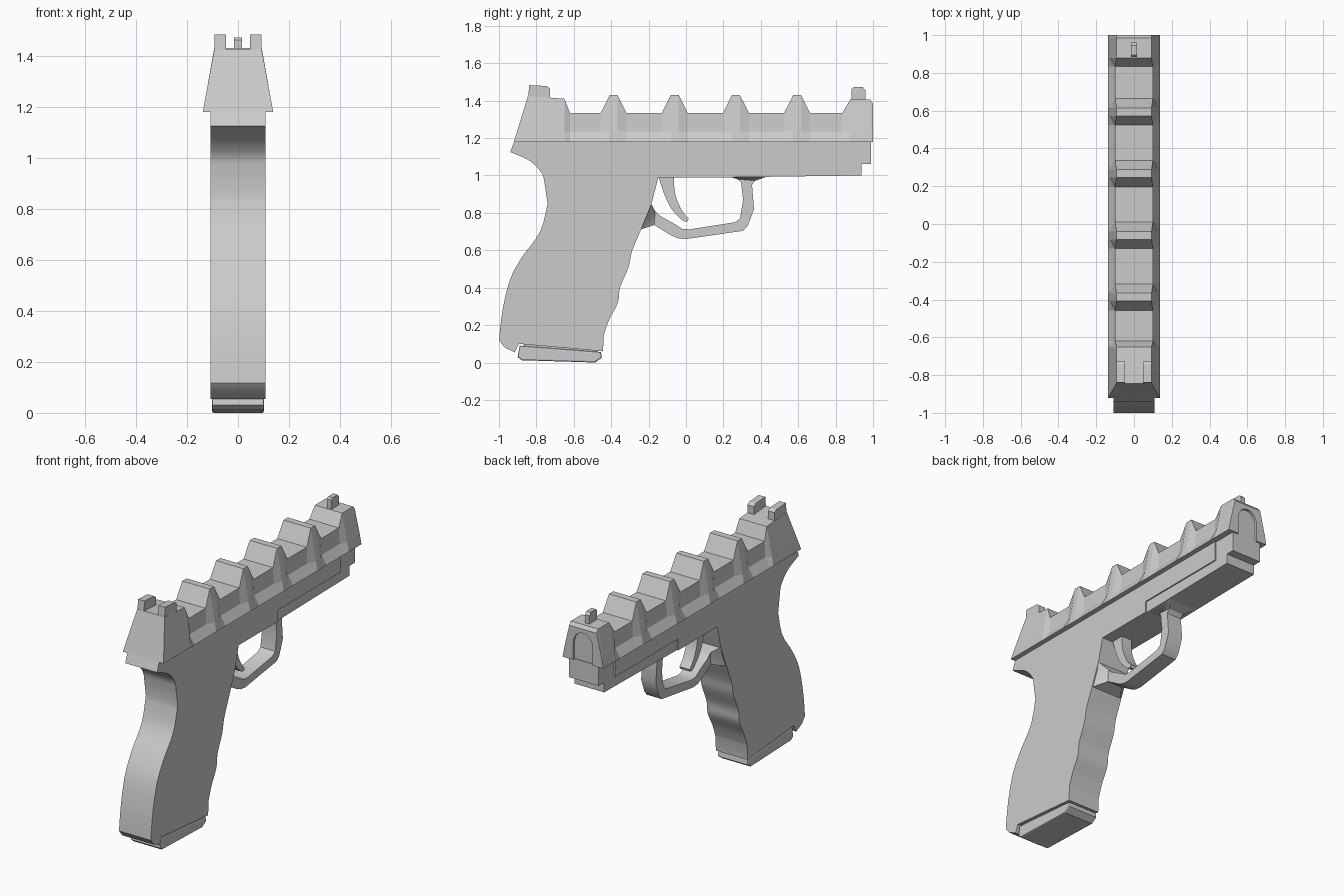
import bpy, bmesh, math
from mathutils import Vector

if "Cube" in bpy.data.objects:
    bpy.data.objects.remove(bpy.data.objects["Cube"])


def finish(name, bm, smooth=None):
    bmesh.ops.recalc_face_normals(bm, faces=bm.faces)
    me = bpy.data.meshes.new(name)
    bm.to_mesh(me)
    bm.free()
    ob = bpy.data.objects.new(name, me)
    bpy.context.collection.objects.link(ob)
    if smooth:
        bpy.ops.object.select_all(action='DESELECT')
        ob.select_set(True)
        bpy.context.view_layer.objects.active = ob
        bpy.ops.object.shade_smooth_by_angle(angle=math.radians(smooth))
    return ob


def plate(name, pts, w, x=0.0, smooth=None, bevel=0.0):
    """Side profile (y, z[, half width]) extruded symmetrically across x."""
    bm = bmesh.new()
    sides = [[bm.verts.new((x + s * (p[2] if len(p) > 2 else w), p[0], p[1]))
              for p in pts] for s in (1, -1)]
    caps = [bm.faces.new(v) for v in sides]
    n = len(pts)
    for i in range(n):
        j = (i + 1) % n
        bm.faces.new((sides[0][i], sides[0][j], sides[1][j], sides[1][i]))
    bmesh.ops.recalc_face_normals(bm, faces=bm.faces)
    if bevel:
        edges = [e for f in caps for e in f.edges]
        bmesh.ops.bevel(bm, geom=edges, offset=bevel, segments=2,
                        profile=0.5, affect='EDGES')
    bmesh.ops.triangulate(bm, faces=[f for f in bm.faces if len(f.verts) > 4])
    return finish(name, bm, smooth)


def spline(pts, steps=4):
    """Catmull-Rom curve through the points."""
    p = [Vector(q) for q in [pts[0]] + pts + [pts[-1]]]
    out = []
    for i in range(1, len(p) - 2):
        a, b, c, d = p[i - 1:i + 3]
        for k in range(steps):
            t = k / steps
            out.append(tuple(0.5 * (2 * b + (c - a) * t + (2 * a - 5 * b + 4 * c - d) * t * t
                                    + (3 * b - a - 3 * c + d) * t ** 3)))
    return out + [tuple(pts[-1])]


# Frame and grip
tang = spline([(-0.94, 1.125), (-0.835, 1.078), (-0.77, 1.01), (-0.755, 0.95)])
back = spline([(-0.74, 0.85), (-0.78, 0.70), (-0.878, 0.562), (-0.942, 0.44),
               (-0.982, 0.273), (-1.0, 0.118)])
butt = [(-0.97, 0.08), (-0.915, 0.054), (-0.894, 0.1), (-0.444, 0.06)]
fingers = spline([(-0.439, 0.15), (-0.41, 0.23), (-0.364, 0.32), (-0.353, 0.40),
                  (-0.307, 0.51), (-0.289, 0.594), (-0.245, 0.70), (-0.185, 0.846)])
plate("frame", [(-0.918, 1.183)] + tang + back + butt + fingers +
      [(-0.148, 0.99), (0.23, 0.99), (0.23, 1.06), (0.84, 1.06), (0.84, 1.183)],
      0.108, smooth=30)

# Accessory rail and nose of the frame
plate("lower_rail", [(0.23, 0.99), (0.937, 1.0), (0.937, 1.06), (0.99, 1.06),
                     (0.99, 1.183), (0.83, 1.183), (0.83, 1.065), (0.23, 1.065)], 0.1)

# Magazine base
plate("magazine_base", [(-0.889, 0.09), (-0.9, 0.03), (-0.878, 0.012), (-0.487, 0.0),
                        (-0.45, 0.025), (-0.455, 0.056)], 0.102, bevel=0.008)
plate("magazine_core", [(-0.87, 0.12), (-0.87, 0.06), (-0.47, 0.03), (-0.47, 0.12)], 0.09)

# Trigger guard, flared where it meets grip and frame
G, F = 0.05, 0.107
outer = [(-0.245, 0.71, F), (-0.17, 0.735, G), (-0.08, 0.68, G), (-0.045, 0.665, G),
         (0.0, 0.66, G), (0.305, 0.704, G), (0.33, 0.73, G), (0.364, 0.82, G),
         (0.353, 0.95, G), (0.37, 0.972, G), (0.43, 0.993, 0.095)]
inner = [(0.23, 0.993, 0.095), (0.275, 0.98, G), (0.294, 0.965, G), (0.305, 0.87, G),
         (0.289, 0.77, G), (0.262, 0.75, G), (0.02, 0.712, G), (-0.02, 0.715, G),
         (-0.06, 0.74, G), (-0.14, 0.785, G), (-0.165, 0.81, G), (-0.187, 0.85, F)]
plate("trigger_guard", outer + inner, G, smooth=30)

# Trigger
plate("trigger", spline([(-0.065, 1.0), (-0.062, 0.93), (-0.05, 0.875), (-0.02, 0.81),
                         (0.014, 0.77)], 3) +
      [(0.008, 0.755), (-0.01, 0.755)] +
      spline([(-0.025, 0.765), (-0.08, 0.825), (-0.122, 0.915), (-0.148, 1.0)], 3),
      0.035, smooth=30)

# Slide: cross-sections lofted along y, with side pockets between the teeth
B, M = 0.138, 0.128
low = (0.102, 1.333)


def section(y, z, pocket, lean=0.0):
    half = [(B, 1.18, y), (0.104 if pocket else M, 1.235, y + lean * 0.22),
            (0.1 if pocket else 0.093, z, y + lean)]
    return [Vector((x, yy, zz)) for x, zz, yy in half] + \
           [Vector((-x, yy, zz)) for x, zz, yy in reversed(half)]


stations = [section(-0.92, 1.425, False, 0.075), section(-0.65, 1.41, False),
            section(-0.62, 1.333, True)]
for i in range(4):
    c = -0.387 + 0.327 * i
    stations += [section(c - 0.07, 1.333, True), section(c - 0.021, 1.43, False),
                 section(c + 0.021, 1.43, False), section(c + 0.07, 1.333, True)]
stations += [section(0.835, 1.333, True), section(0.878, 1.405, False),
             section(0.985, 1.405, False), section(1.0, 1.385, False)]
bm = bmesh.new()
rings = [[bm.verts.new(v) for v in s] for s in stations]
for a, b in zip(rings, rings[1:]):
    for i in range(6):
        j = (i + 1) % 6
        bm.faces.new((a[i], a[j], b[j], b[i]))
bm.faces.new(rings[0])
bm.faces.new(rings[-1])
slide = finish("slide", bm)

# Arched muzzle recess
bm = bmesh.new()
arch = [(0.066, 1.1)] + [(0.066 * math.cos(math.pi * k / 16),
                          1.285 + 0.075 * math.sin(math.pi * k / 16))
                         for k in range(17)] + [(-0.066, 1.1)]
face = bm.faces.new([bm.verts.new((x, 0.986, z)) for x, z in arch])
ext = bmesh.ops.extrude_face_region(bm, geom=[face])
bmesh.ops.translate(bm, vec=(0, 0.1, 0),
                    verts=[g for g in ext["geom"] if isinstance(g, bmesh.types.BMVert)])
cutter = finish("muzzle_cutter", bm)
cutter.hide_render = True
cutter.hide_set(True)
cut = slide.modifiers.new("muzzle", 'BOOLEAN')
cut.object = cutter
cut.operation = 'DIFFERENCE'
cut.solver = 'EXACT'

# Sights
for s, side in ((1, "right"), (-1, "left")):
    plate("rear_sight_" + side, [(-0.846, 1.4), (-0.838, 1.483), (-0.745, 1.478),
                                 (-0.728, 1.465), (-0.728, 1.4)], 0.022, x=s * 0.07)
plate("front_sight", [(0.885, 1.395), (0.885, 1.462), (0.895, 1.472), (0.945, 1.472),
                      (0.96, 1.455), (0.96, 1.395)], 0.015)
